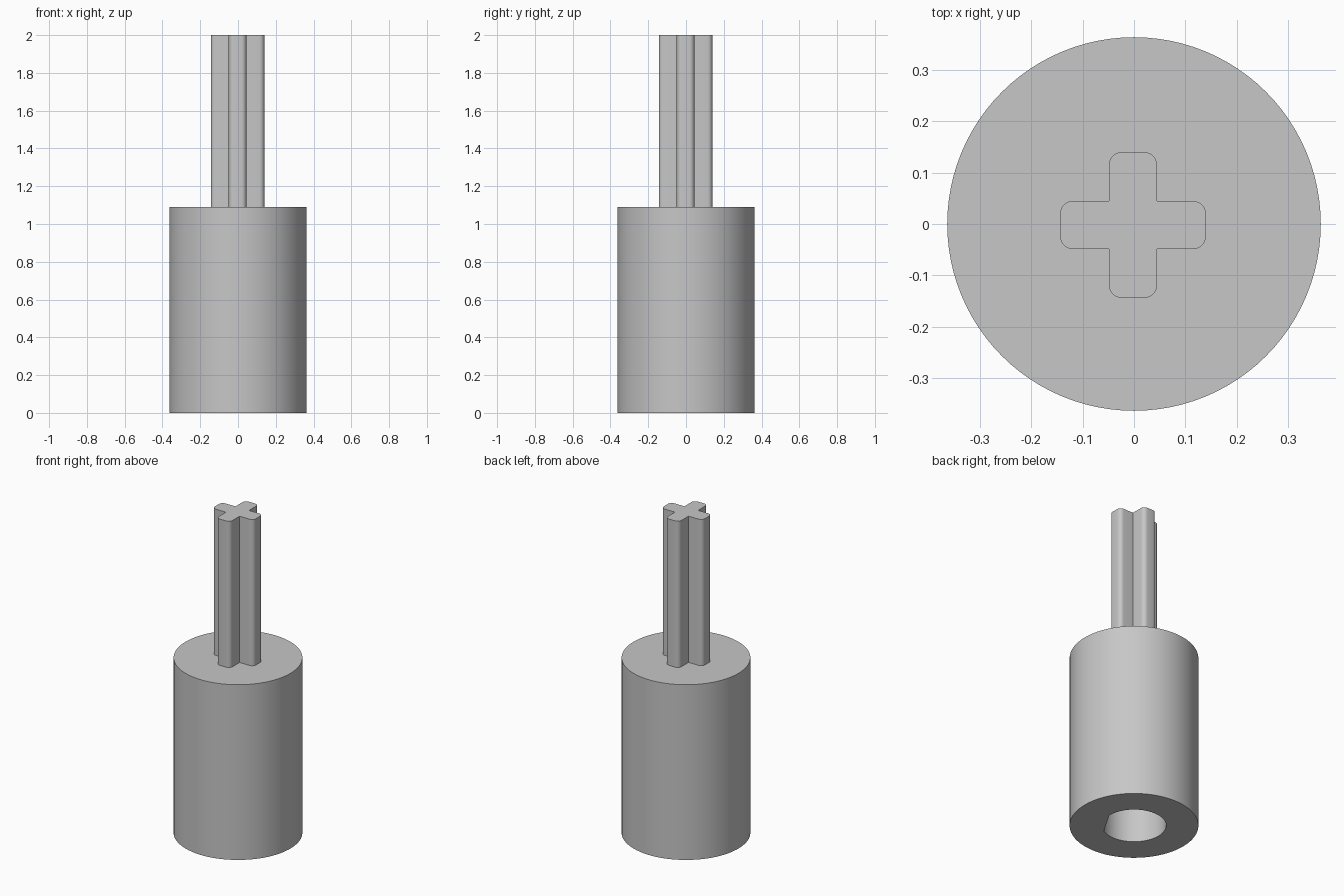
import bpy
import bmesh
from math import sin, cos, pi, radians

if "Cube" in bpy.data.objects:
    bpy.data.objects.remove(bpy.data.objects["Cube"], do_unlink=True)

BODY_RADIUS, BODY_TOP = 0.363, 1.09
BORE_RADIUS, BORE_DEPTH = 0.181, 0.85
FLAT_DIRECTION, FLAT_HALF_ANGLE = radians(-30), radians(30)
SHAFT_TOP, ARM_LENGTH, ARM_HALF, CORNER = 2.0, 0.142, 0.047, 0.026
SHAFT_OFFSET = -0.002
SEGMENTS = 96

grey = bpy.data.materials.new("light grey plastic")
grey.use_nodes = True
colour = (0.57, 0.57, 0.57, 1)
grey.diffuse_color = colour
grey.node_tree.nodes["Principled BSDF"].inputs["Base Color"].default_value = colour


def loft(name, rings):
    """Join equal rings of (profile, height) with quads and cap both ends."""
    bm = bmesh.new()
    loops = [[bm.verts.new((x, y, z)) for x, y in profile] for profile, z in rings]
    for low, high in zip(loops, loops[1:]):
        for i in range(len(low)):
            j = (i + 1) % len(low)
            bm.faces.new((low[i], low[j], high[j], high[i]))
    bm.faces.new(loops[0])
    bm.faces.new(loops[-1])
    bmesh.ops.recalc_face_normals(bm, faces=bm.faces)
    mesh = bpy.data.meshes.new(name)
    bm.to_mesh(mesh)
    bm.free()
    mesh.materials.append(grey)
    obj = bpy.data.objects.new(name, mesh)
    bpy.context.collection.objects.link(obj)
    bpy.ops.object.select_all(action="DESELECT")
    obj.select_set(True)
    bpy.context.view_layer.objects.active = obj
    bpy.ops.object.shade_smooth_by_angle(angle=radians(25))
    return obj


def circle(radius, flat=None):
    """Circle profile, optionally cut by a flat facing FLAT_DIRECTION."""
    points = []
    for i in range(SEGMENTS):
        a = 2 * pi * i / SEGMENTS
        r, c = radius, cos(a - FLAT_DIRECTION)
        if flat and c > 0:
            r = min(r, flat / c)
        points.append((r * cos(a), r * sin(a)))
    return points


def cross():
    """Four arms with rounded tips and sharp inner corners."""
    arm = []
    for side in (-1, 1):
        for k in range(7):
            a = side * pi / 2 * (1 - k / 6) if side < 0 else pi / 2 * k / 6
            arm.append((ARM_LENGTH - CORNER + CORNER * cos(a),
                        side * (ARM_HALF - CORNER) + CORNER * sin(a)))
    arm.append((ARM_HALF, ARM_HALF))
    points = []
    for quarter in range(4):
        c, s = cos(quarter * pi / 2), sin(quarter * pi / 2)
        points += [(x * c - y * s + SHAFT_OFFSET, x * s + y * c + SHAFT_OFFSET)
                   for x, y in arm]
    return points


# Cylindrical body with a blind D-shaped bore in its underside
outer = circle(BODY_RADIUS)
bore = circle(BORE_RADIUS, BORE_RADIUS * cos(FLAT_HALF_ANGLE))
loft("coupler_body", [(outer, BODY_TOP), (outer, 0), (bore, 0), (bore, BORE_DEPTH)])

# Cross-shaped axle standing on the body
loft("cross_axle", [(cross(), BODY_TOP - 0.02), (cross(), SHAFT_TOP)])
